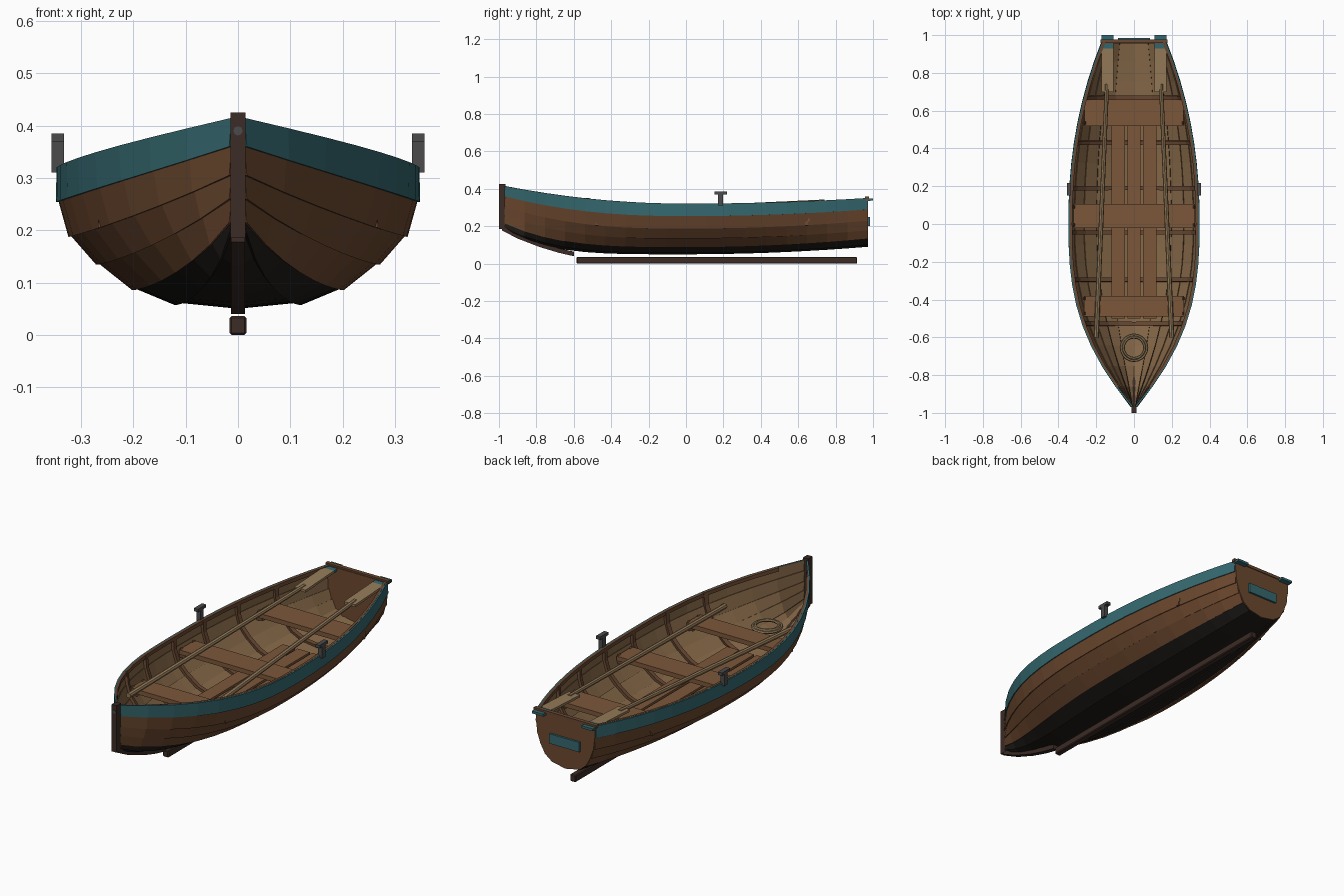
import bpy, bmesh, math
from mathutils import Vector

if "Cube" in bpy.data.objects:
    bpy.data.objects.remove(bpy.data.objects["Cube"])


def mat(name, *rgb):
    m = bpy.data.materials.new(name)
    m.diffuse_color = (*rgb, 1)
    m.use_nodes = True
    m.node_tree.nodes["Principled BSDF"].inputs["Base Color"].default_value = m.diffuse_color
    return m


TEAL = mat("teal paint", .035, .14, .16)
BROWN = mat("hull wood", .15, .065, .028)
BLACK = mat("tarred wood", .014, .012, .010)
TAN = mat("inner wood", .24, .14, .065)
SEAT = mat("seat wood", .20, .095, .042)
RIB = mat("rib wood", .14, .065, .032)
DARK = mat("dark wood", .045, .025, .019)
OAR = mat("oar wood", .30, .20, .10)
IRON = mat("iron", .07, .07, .07)
ROPE = mat("rope", .26, .18, .09)


def mesh(name, verts, faces, *mats):
    me = bpy.data.meshes.new(name)
    me.from_pydata(verts, [], faces)
    ob = bpy.data.objects.new(name, me)
    bpy.context.collection.objects.link(ob)
    for m in mats:
        me.materials.append(m)
    return ob


def box(name, x, y, z, m):
    v = [(a, b, c) for a in x for b in y for c in z]
    f = [(0, 1, 3, 2), (4, 6, 7, 5), (0, 4, 5, 1), (2, 3, 7, 6), (0, 2, 6, 4), (1, 5, 7, 3)]
    return mesh(name, v, f, m)


def loft(name, rings, m):
    n = len(rings[0])
    faces = [(r * n + k, r * n + (k + 1) % n, (r + 1) * n + (k + 1) % n, (r + 1) * n + k)
             for r in range(len(rings) - 1) for k in range(n)]
    faces += [tuple(range(n))[::-1], tuple((len(rings) - 1) * n + k for k in range(n))]
    ob = mesh(name, [p for r in rings for p in r], faces, m)
    bm = bmesh.new()
    bm.from_mesh(ob.data)
    bmesh.ops.recalc_face_normals(bm, faces=bm.faces)
    bm.to_mesh(ob.data)
    bm.free()
    return ob


def solid(ob, t, inner=0):
    s = ob.modifiers.new("thickness", 'SOLIDIFY')
    s.thickness, s.offset, s.material_offset = t, -1, inner
    return ob


def mirror(ob):
    ob.modifiers.new("mirror", 'MIRROR').use_mirror_merge = False
    return ob


# hull lines: strake edges at midship, bow and stern
L = .97
MID_X = [0, .12, .20, .268, .32, .343, .347]
MID_Z = [.05, .062, .09, .138, .19, .255, .32]
BOW_Z = [.175, .195, .215, .26, .305, .36, .415]
AFT_X = [0, .075, .115, .14, .158, .166, .168]
AFT_Z = [.09, .105, .135, .18, .23, .29, .35]


def raw(y, i):
    u = abs(y) / L
    if y < 0:
        x = MID_X[i] * (1 - u ** (1.9 + .12 * i)) + (.012 * u ** 8 if i else 0)
        z = MID_Z[i] + (BOW_Z[i] - MID_Z[i]) * u ** (4 - .33 * i)
    else:
        x = MID_X[i] + (AFT_X[i] - MID_X[i]) * u ** 2.2
        z = MID_Z[i] + (AFT_Z[i] - MID_Z[i]) * u ** 2
    return Vector((x, y, z))


def pt(y, i, off=0):
    p = raw(y, i)
    t = (raw(y, min(i + 1, 6)) - raw(y, max(i - 1, 0))).normalized()
    p += off * Vector((t.z, 0, -t.x))
    p.x = 0 if i == 0 else max(p.x, .004)
    return p


# overlapping planks
N = 18
YS = [-L + 2 * L * k / N for k in range(N + 1)]
for i in range(6):
    v = []
    for y in YS:
        v += [pt(y, i, .005 if i else 0), pt(y, i + 1)]
    f = [(2 * k, 2 * k + 2, 2 * k + 3, 2 * k + 1) for k in range(N)]
    paint = BLACK if i < 2 else TEAL if i == 5 else BROWN
    mirror(solid(mesh(f"hull_plank_{i + 1}", v, f, paint, TAN), .009, 1))

# inner rail along the top edge
rail = []
for y in YS[1:]:
    p = raw(y, 6)
    rail.append([(p.x - a, y, p.z + b) for a, b in ((.007, -.018), (.007, .001), (.02, .001), (.02, -.018))])
mirror(loft("inner_rail", rail, RIB))

# curved ribs
for k, y in enumerate((.67, .43, .19, -.045, -.295, -.53)):
    v = []
    for i in range(7):
        v += [pt(y - .011, i, -.007), pt(y + .011, i, -.007)]
    f = [(2 * i, 2 * i + 1, 2 * i + 3, 2 * i + 2) for i in range(6)]
    mirror(solid(mesh(f"rib_{k + 1}", v, f, RIB), .014))

# transom with cap and painted plate
prof = [raw(L, i) for i in range(7)]
outline = [(p.x, p.z) for p in prof] + [(-p.x, p.z) for p in prof[:0:-1]]
loft("transom", [[(x, y, z) for x, z in outline] for y in (.955, .974)], BROWN)
box("transom_cap", (-.177, .177), (.958, .978), (.343, .358), RIB)
box("transom_plate", (-.085, .085), (.972, .984), (.20, .25), TEAL)

# stem, forefoot and keel
box("stem", (-.014, .014), (-1, -.965), (.185, .425), DARK)
foot = [(-.985, .19), (-.9, .146), (-.78, .1), (-.68, .07), (-.6, .052)]
loft("forefoot", [[(-.013, y, z - .012), (.013, y, z - .012), (.013, y, z + .012), (-.013, y, z + .012)]
                  for y, z in foot], DARK)
keel = box("keel", (-.016, .016), (-.585, .915), (0, .036), DARK)
bev = keel.modifiers.new("bevel", 'BEVEL')
bev.width, bev.segments = .004, 1
bpy.ops.mesh.primitive_cylinder_add(vertices=8, radius=.009, depth=.012, location=(0, -.995, .39),
                                    rotation=(math.pi / 2, 0, 0))
bpy.context.object.name = "bow_bolt"
bpy.context.object.data.materials.append(IRON)

# seats with end brackets
for name, hw, y0, y1 in (("bow_seat", .265, -.49, -.38), ("middle_seat", .32, -.02, .105),
                         ("stern_seat", .262, .52, .66)):
    box(name, (-hw, hw), (y0, y1), (.225, .248), SEAT)
    for s in (-1, 1):
        for y in (y0 + .015, y1 - .015):
            tri = [(hw + .003, .205), (hw - .035, .21), (hw - .002, .255)]
            loft(name + "_bracket", [[(s * x, yy, z) for x, z in tri] for yy in (y - .008, y + .008)], RIB)

# floor boards
for k in range(3):
    c = (k - 1) * .083
    box(f"floor_board_{k + 1}", (c - .035, c + .035), (-.5, .53), (.105, .12), SEAT)

# rowlocks
for s in (-1, 1):
    xs = sorted((s * .333, s * .356))
    box("rowlock_post", xs, (.172, .198), (.31, .372), IRON)
    box("rowlock_cap", xs, (.152, .218), (.37, .385), IRON)

# oars resting on the seats
for s in (-1, 1):
    a, b = Vector((s * .2, -.6, .267)), Vector((s * .143, .74, .332))
    d = b - a
    bpy.ops.mesh.primitive_cone_add(vertices=8, radius1=.0135, radius2=.011, depth=d.length, location=(a + b) / 2,
                                    rotation=d.to_track_quat('Z', 'Y').to_euler())
    bpy.context.object.name = "oar_shaft"
    bpy.context.object.data.materials.append(OAR)
    for name, y0, y1, m in (("oar_blade", .70, .93, OAR), ("oar_tip", .93, 1.0, TEAL)):
        ring = []
        for y in (y0, y1):
            z = .328 + (y - .7) * .05
            ring.append([(s * .14 + x, y, z + h) for x, h in
                         ((-.032, -.006), (.032, -.006), (.032, .006), (-.032, .006))])
        loft(name, ring, m)

# coiled rope
for k, r in enumerate((.068, .056)):
    bpy.ops.mesh.primitive_torus_add(major_radius=r, minor_radius=.0075, major_segments=20, minor_segments=6,
                                     location=(0, -.655, .195 + .006 * k))
    bpy.context.object.name = f"rope_coil_{k + 1}"
    bpy.context.object.data.materials.append(ROPE)
